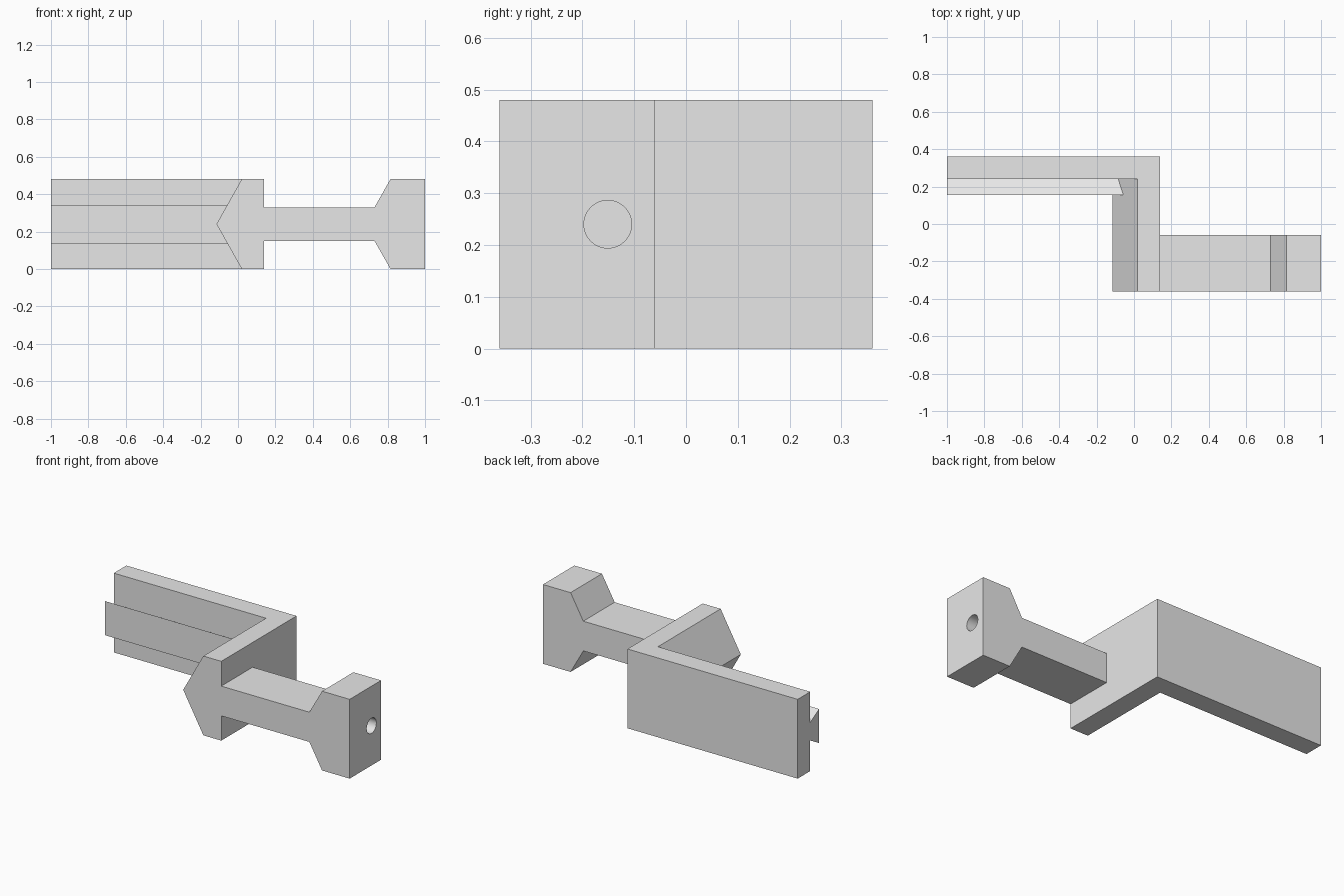
import bpy, bmesh, math
from mathutils import Vector

if "Cube" in bpy.data.objects:
    bpy.data.objects.remove(bpy.data.objects["Cube"])

grey = bpy.data.materials.new("plain grey")
grey.use_nodes = True
grey.diffuse_color = (0.8, 0.8, 0.8, 1)
grey.node_tree.nodes["Principled BSDF"].inputs["Base Color"].default_value = (0.8, 0.8, 0.8, 1)

H = 0.48        # overall height
MID = H / 2     # height of the symmetry plane


def prism(name, outline, sweep):
    """Extrude a closed outline of 3D points along a vector."""
    bm = bmesh.new()
    face = bm.faces.new([bm.verts.new(p) for p in outline])
    ext = bmesh.ops.extrude_face_region(bm, geom=[face], use_keep_orig=True)
    moved = [g for g in ext["geom"] if isinstance(g, bmesh.types.BMVert)]
    bmesh.ops.translate(bm, verts=moved, vec=Vector(sweep))
    bmesh.ops.recalc_face_normals(bm, faces=bm.faces)
    mesh = bpy.data.meshes.new(name)
    bm.to_mesh(mesh)
    bm.free()
    mesh.materials.append(grey)
    obj = bpy.data.objects.new(name, mesh)
    bpy.context.collection.objects.link(obj)
    return obj


def mirrored(half):
    """Complete an upper half outline of (position, height above middle)."""
    pts = half + [(a, -h) for a, h in reversed(half) if h > 0]
    return [(a, MID + h) for a, h in pts]


def combine(target, tool, operation):
    mod = target.modifiers.new(tool.name, "BOOLEAN")
    mod.operation, mod.solver, mod.object = operation, "EXACT", tool
    bpy.context.view_layer.objects.active = target
    bpy.ops.object.modifier_apply(modifier=mod.name)
    bpy.data.objects.remove(tool)


# Back plate
body = prism("bracket", [(-1, 0.24, 0), (0.14, 0.24, 0), (0.14, 0.36, 0), (-1, 0.36, 0)], (0, 0, H))

# Cross arm with a pointed edge
arm = mirrored([(-0.115, 0), (0.02, MID), (0.14, MID)])
cross_arm = prism("cross_arm", [(x, -0.36, z) for x, z in arm], (0, 0.66, 0))

# Slim bar flaring to a full-height end block
bar = mirrored([(0.08, 0.09), (0.73, 0.09), (0.815, MID), (1, MID)])
end_bar = prism("end_bar", [(x, -0.36, z) for x, z in bar], (0, 0.3, 0))

# Dovetail rail, wider at its outer face
rail = mirrored([(0.155, 0.103), (0.245, 0.052)])
dovetail = prism("dovetail_rail", [(-1, y, z) for y, z in rail], (1.05, 0, 0))

for part in (cross_arm, end_bar, dovetail):
    combine(body, part, "UNION")

# Blind round hole in the end block
bpy.ops.mesh.primitive_cylinder_add(vertices=48, radius=0.046, depth=0.6,
                                    location=(1, -0.151, MID), rotation=(0, math.pi / 2, 0))
hole = bpy.context.object
hole.name = "hole_cutter"
hole.hide_render = True
hole.data.materials.append(grey)
combine(body, hole, "DIFFERENCE")

# Merge coplanar faces and keep the edges crisp
bm = bmesh.new()
bm.from_mesh(body.data)
bmesh.ops.remove_doubles(bm, verts=bm.verts, dist=0.0001)
bmesh.ops.dissolve_limit(bm, angle_limit=0.01, verts=bm.verts, edges=bm.edges)
bm.to_mesh(body.data)
bm.free()
bpy.ops.object.select_all(action="DESELECT")
body.select_set(True)
bpy.context.view_layer.objects.active = body
bpy.ops.object.shade_smooth_by_angle(angle=math.radians(25))
